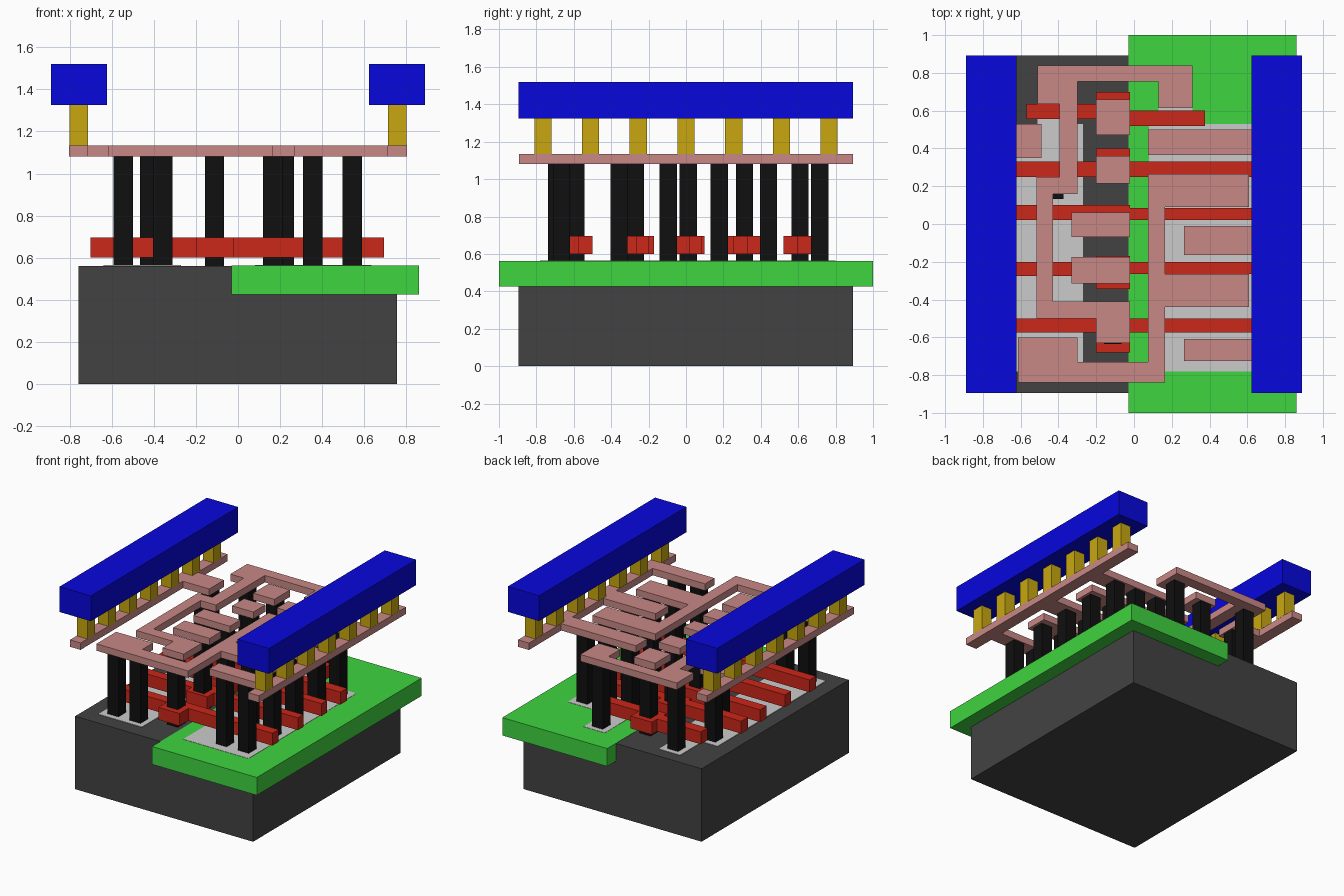
import bpy, bmesh


def material(name, rgb):
    m = bpy.data.materials.new(name)
    m.diffuse_color = (*rgb, 1)
    return m


DARK = material("substrate_dark", (0.055, 0.055, 0.055))
GREEN = material("well_green", (0.05, 0.66, 0.05))
RED = material("gate_red", (0.6, 0.02, 0.01))
BLACK = material("contact_black", (0.005, 0.005, 0.005))
PINK = material("metal_pink", (0.58, 0.25, 0.24))
GOLD = material("via_gold", (0.58, 0.39, 0.005))
BLUE = material("rail_blue", (0.002, 0.002, 0.72))


def prism(name, pts, z0, z1, mat=None):
    """Extrude a flat outline (counter-clockwise) from z0 to z1."""
    pts = [p for i, p in enumerate(pts) if p != pts[i - 1]]
    bm = bmesh.new()
    face = bm.faces.new([bm.verts.new((x, y, z0)) for x, y in pts])
    top = bmesh.ops.extrude_face_region(bm, geom=[face])["geom"]
    for v in top:
        if isinstance(v, bmesh.types.BMVert):
            v.co.z = z1
    bmesh.ops.recalc_face_normals(bm, faces=bm.faces)
    me = bpy.data.meshes.new(name)
    bm.to_mesh(me)
    bm.free()
    ob = bpy.data.objects.new(name, me)
    bpy.context.collection.objects.link(ob)
    if mat:
        me.materials.append(mat)
    return ob


def box(name, x0, x1, y0, y1, z0, z1, mat=None):
    return prism(name, [(x0, y0), (x1, y0), (x1, y1), (x0, y1)], z0, z1, mat)


# Substrate block and the well set into its top
box("substrate", -0.757, 0.755, -0.895, 0.892, 0, 0.56, DARK)
box("well", -0.03, 0.86, -1, 1, 0.425, 0.562, GREEN)

# Grey diffusion areas, narrowing at the back gate
for name, x0, x1, n0, n1 in (("left_diffusion", -0.64, -0.27, -0.51, -0.33),
                             ("right_diffusion", 0.08, 0.635, 0.13, 0.31)):
    prism(name, [(x0, -0.78), (x1, -0.78), (x1, 0.53), (n1, 0.53),
                 (n1, 0.80), (n0, 0.80), (n0, 0.53), (x0, 0.53)], 0.5, 0.564)

# Gate strips: x ends, then y range of left arm, centre pad and right arm
PAD0, PAD1 = -0.2, -0.02
GATES = [
    (-0.57, 0.375, 0.555, 0.635, 0.52, 0.70, 0.52, 0.60),
    (-0.70, 0.695, 0.25, 0.33, 0.22, 0.40, 0.25, 0.33),
    (-0.70, 0.695, 0.02, 0.10, -0.07, 0.10, 0.02, 0.085),
    (-0.70, 0.695, -0.275, -0.20, -0.345, -0.17, -0.265, -0.20),
    (-0.70, 0.695, -0.575, -0.50, -0.68, -0.50, -0.575, -0.50),
]
for i, (xa, xb, l0, l1, p0, p1, r0, r1) in enumerate(GATES):
    prism(f"gate_strip_{i + 1}",
          [(xa, l0), (PAD0, l0), (PAD0, p0), (PAD1, p0), (PAD1, r0), (xb, r0),
           (xb, r1), (PAD1, r1), (PAD1, p1), (PAD0, p1), (PAD0, l1), (xa, l1)],
          0.60, 0.695, RED)

# Contact posts, grouped by row: centre y -> centre x values
POSTS = {
    0.715: (-0.42, 0.22), 0.61: (-0.112,),
    0.441: (-0.545, 0.165, 0.355, 0.543), 0.312: (-0.112,),
    0.178: (-0.42, 0.355, 0.543), 0.012: (-0.112,),
    -0.095: (0.355, 0.543), -0.27: (-0.112,),
    -0.358: (0.355, 0.543), -0.59: (-0.112,),
    -0.665: (0.355, 0.543), -0.693: (-0.545, -0.357),
}
for y, xs in POSTS.items():
    for x in xs:
        box("contact_post", x - 0.046, x + 0.046, y - 0.046, y + 0.046, 0.56, 1.08, BLACK)

# Pink metal layer
Z = (1.08, 1.133, PINK)
prism("left_metal_rail", [(-0.803, -0.892), (-0.713, -0.892), (-0.713, 0.35), (-0.49, 0.35),
                          (-0.49, 0.53), (-0.713, 0.53), (-0.713, 0.892), (-0.803, 0.892)], *Z)
right = [(0.803, 0.892), (0.71, 0.892)]
for x, y0, y1 in ((0.075, 0.365, 0.50), (0.265, -0.165, -0.01), (0.265, -0.725, -0.61)):
    right += [(0.71, y1), (x, y1), (x, y0), (0.71, y0)]
prism("right_metal_rail", right + [(0.71, -0.892), (0.803, -0.892)], *Z)
prism("upper_metal_track", [
    (0.31, 0.84), (-0.51, 0.84), (-0.51, 0.635), (-0.395, 0.635), (-0.395, 0.25),
    (-0.515, 0.25), (-0.515, -0.50), (-0.2, -0.50), (-0.2, -0.63), (-0.02, -0.63),
    (-0.02, -0.41), (-0.43, -0.41), (-0.43, 0.16), (-0.30, 0.16), (-0.30, 0.755),
    (0.13, 0.755), (0.13, 0.615), (0.31, 0.615)], *Z)
prism("lower_metal_track", [
    (-0.615, -0.84), (0.165, -0.84), (0.165, -0.44), (0.61, -0.44), (0.61, -0.265),
    (0.165, -0.265), (0.165, 0.09), (0.61, 0.09), (0.61, 0.265), (0.075, 0.265),
    (0.075, -0.73), (-0.30, -0.73), (-0.30, -0.60), (-0.615, -0.60)], *Z)
for x0, y0, y1 in ((-0.2, 0.47, 0.66), (-0.2, 0.215, 0.36),
                   (-0.33, -0.07, 0.06), (-0.33, -0.315, -0.175)):
    box("metal_pad", x0, -0.02, y0, y1, *Z)

# Gold vias and blue top rails on both sides
for side, s in (("left", -1), ("right", 1)):
    for k in range(-3, 4):
        x, y = s * 0.757, k * 0.255
        box(f"{side}_via", x - 0.045, x + 0.045, y - 0.046, y + 0.046, 1.133, 1.325, GOLD)
    x = s * 0.756
    box(f"{side}_top_rail", x - 0.133, x + 0.133, -0.895, 0.892, 1.325, 1.52, BLUE)
